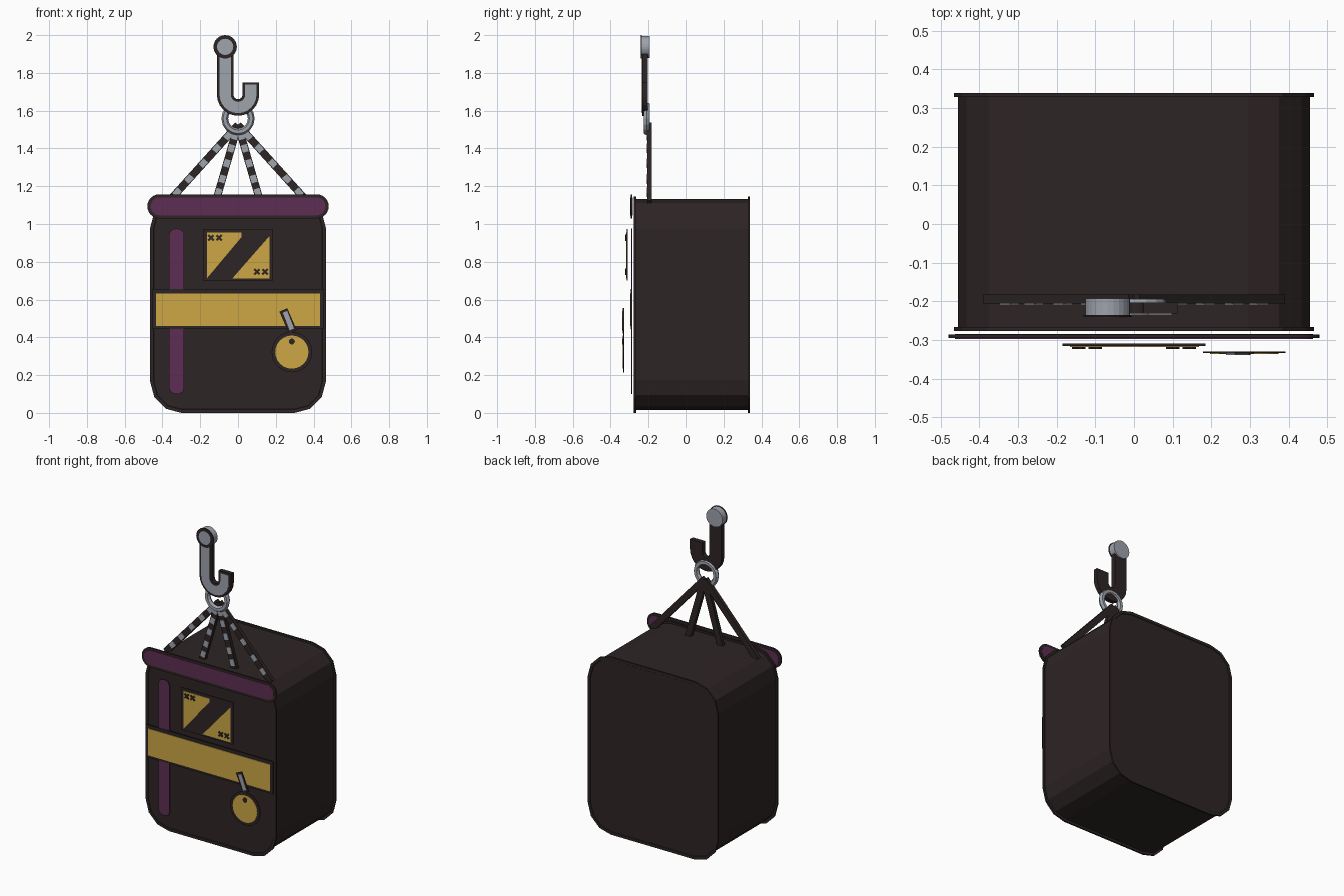
import bpy, bmesh, math
from mathutils import Vector

cube = bpy.data.objects.get("Cube")
if cube:
    bpy.data.objects.remove(cube)


def material(name, rgb):
    m = bpy.data.materials.new(name)
    m.use_nodes = True
    m.diffuse_color = (*rgb, 1)
    m.node_tree.nodes["Principled BSDF"].inputs["Base Color"].default_value = (*rgb, 1)
    return m


DARK = material("dark brown", (0.027, 0.018, 0.018))
PURPLE = material("plum", (0.107, 0.027, 0.084))
YELLOW = material("mustard", (0.61, 0.386, 0.061))
GREY = material("steel grey", (0.342, 0.366, 0.413))


def plate(name, outline, y0, y1, mat, recess=0):
    """Extrude an x-z outline from y0 to y1; recess sinks the face at y0."""
    bm = bmesh.new()
    face = bm.faces.new([bm.verts.new((x, y0, z)) for x, z in outline])
    grown = bmesh.ops.extrude_face_region(bm, geom=[face], use_keep_orig=True)["geom"]
    verts = [v for v in grown if isinstance(v, bmesh.types.BMVert)]
    bmesh.ops.translate(bm, verts=verts, vec=(0, y1 - y0, 0))
    bmesh.ops.recalc_face_normals(bm, faces=bm.faces[:])
    if recess:
        bmesh.ops.inset_region(bm, faces=[face], thickness=0.018)
        bmesh.ops.inset_region(bm, faces=[face], thickness=0.002, depth=-recess)
    mesh = bpy.data.meshes.new(name)
    bm.to_mesh(mesh)
    bm.free()
    mesh.materials.append(mat)
    obj = bpy.data.objects.new(name, mesh)
    bpy.context.collection.objects.link(obj)
    return obj


def arc(cx, cz, r, start, end, n):
    angles = [math.radians(start + (end - start) * i / n) for i in range(n + 1)]
    return [(cx + r * math.cos(a), cz + r * math.sin(a)) for a in angles]


def circle(cx, cz, r, n=24):
    return arc(cx, cz, r, 0, 360, n)[:-1]


def rounded(x0, x1, z0, z1, r, n):
    corners = [(x1 - r, z1 - r), (x0 + r, z1 - r), (x0 + r, z0 + r), (x1 - r, z0 + r)]
    return [p for i, (x, z) in enumerate(corners)
            for p in arc(x, z, r, 90 * i, 90 * i + 90, n)]


def box(x0, x1, z0, z1):
    return [(x0, z0), (x1, z0), (x1, z1), (x0, z1)]


def strip(points, width):
    """Outline of a ribbon that follows a path."""
    pts = [Vector(p) for p in points]
    left, right = [], []
    for i, p in enumerate(pts):
        d = (pts[min(i + 1, len(pts) - 1)] - pts[max(i - 1, 0)]).normalized()
        side = Vector((-d.y, d.x)) * width / 2
        left.append(tuple(p + side))
        right.append(tuple(p - side))
    return left + right[::-1]


# Bag body with a raised rim plate at each end
plate("body", rounded(-0.455, 0.455, 0.015, 1.133, 0.16, 3), -0.268, 0.332, DARK)
rim = rounded(-0.465, 0.465, 0, 1.145, 0.165, 3)
plate("front_rim", rim, -0.277, -0.266, DARK, 0.003)
plate("back_rim", rim, 0.338, 0.328, DARK, 0.003)

# Rolled top trim
plate("top_trim_edge", rounded(-0.48, 0.48, 1.03, 1.157, 0.063, 6), -0.295, -0.286, DARK)
plate("top_trim", rounded(-0.463, 0.463, 1.046, 1.141, 0.047, 6), -0.297, -0.284, PURPLE)

# Vertical stripe and the wide band across it
plate("stripe", rounded(-0.365, -0.285, 0.1, 0.975, 0.035, 4), -0.291, -0.286, PURPLE)
plate("band_edge", box(-0.455, 0.455, 0.445, 0.655), -0.294, -0.287, DARK)
plate("band", box(-0.435, 0.435, 0.46, 0.633), -0.297, -0.293, YELLOW)

# Stitched patch: two triangles split by a diagonal
plate("patch_back", box(-0.185, 0.185, 0.7, 0.973), -0.315, -0.309, DARK)
plate("patch_upper", [(-0.165, 0.955), (-0.165, 0.712), (0.018, 0.93), (0.018, 0.955)],
      -0.318, -0.314, YELLOW)
plate("patch_lower", [(0.168, 0.712), (0.168, 0.938), (-0.03, 0.712)],
      -0.318, -0.314, YELLOW)
for cx, cz in [(-0.143, 0.927), (-0.1, 0.927), (0.1, 0.747), (0.143, 0.747)]:
    for s in (-1, 1):
        plate("stitch", strip([(cx - 0.014, cz - s * 0.014), (cx + 0.014, cz + s * 0.014)], 0.011),
              -0.323, -0.317, DARK)

# Round tag on a short strap
plate("tag_edge", circle(0.285, 0.322, 0.107), -0.334, -0.329, DARK)
plate("tag", circle(0.285, 0.322, 0.088), -0.336, -0.333, YELLOW)
plate("tag_hole", circle(0.285, 0.378, 0.016, 12), -0.338, -0.335, DARK)
plate("tag_strap_edge", strip([(0.24, 0.545), (0.29, 0.43)], 0.045), -0.335, -0.329, DARK)
plate("tag_strap", strip([(0.249, 0.535), (0.285, 0.442)], 0.025), -0.338, -0.334, GREY)

# Four ropes with light twists, meeting under the ring
top = Vector((0, 1.525))
for foot_x in (-0.375, -0.12, 0.12, 0.375):
    foot = Vector((foot_x, 1.11))
    plate("rope", strip([foot, top], 0.04), -0.206, -0.182, DARK)
    step = (top - foot).normalized() * 0.02
    for t in (0.14, 0.31, 0.51, 0.7, 0.86):
        mid = foot.lerp(top, t)
        plate("rope_twist", strip([mid - step, mid + step], 0.032), -0.209, -0.204, GREY)

# Ring
bpy.ops.mesh.primitive_torus_add(major_segments=16, minor_segments=6, major_radius=0.07,
                                 minor_radius=0.018, location=(0, -0.21, 1.558),
                                 rotation=(math.pi / 2, 0, 0))
ring = bpy.context.object
ring.name = "ring"
ring.data.materials.append(GREY)

# Hook with a light front face
bend = arc(0, 1.685, 0.068, 180, 360, 12)
plate("hook_back", strip([(-0.068, 1.93)] + bend + [(0.068, 1.75)], 0.088), -0.232, -0.203, DARK)
plate("hook_face", strip([(-0.068, 1.93)] + bend + [(0.068, 1.738)], 0.06), -0.235, -0.23, GREY)

# Pulley hub at the top of the hook
plate("hub", circle(-0.068, 1.938, 0.058), -0.236, -0.193, GREY)
plate("hub_edge", circle(-0.068, 1.938, 0.062), -0.24, -0.235, DARK)
plate("hub_face", circle(-0.068, 1.938, 0.043), -0.242, -0.239, GREY)
